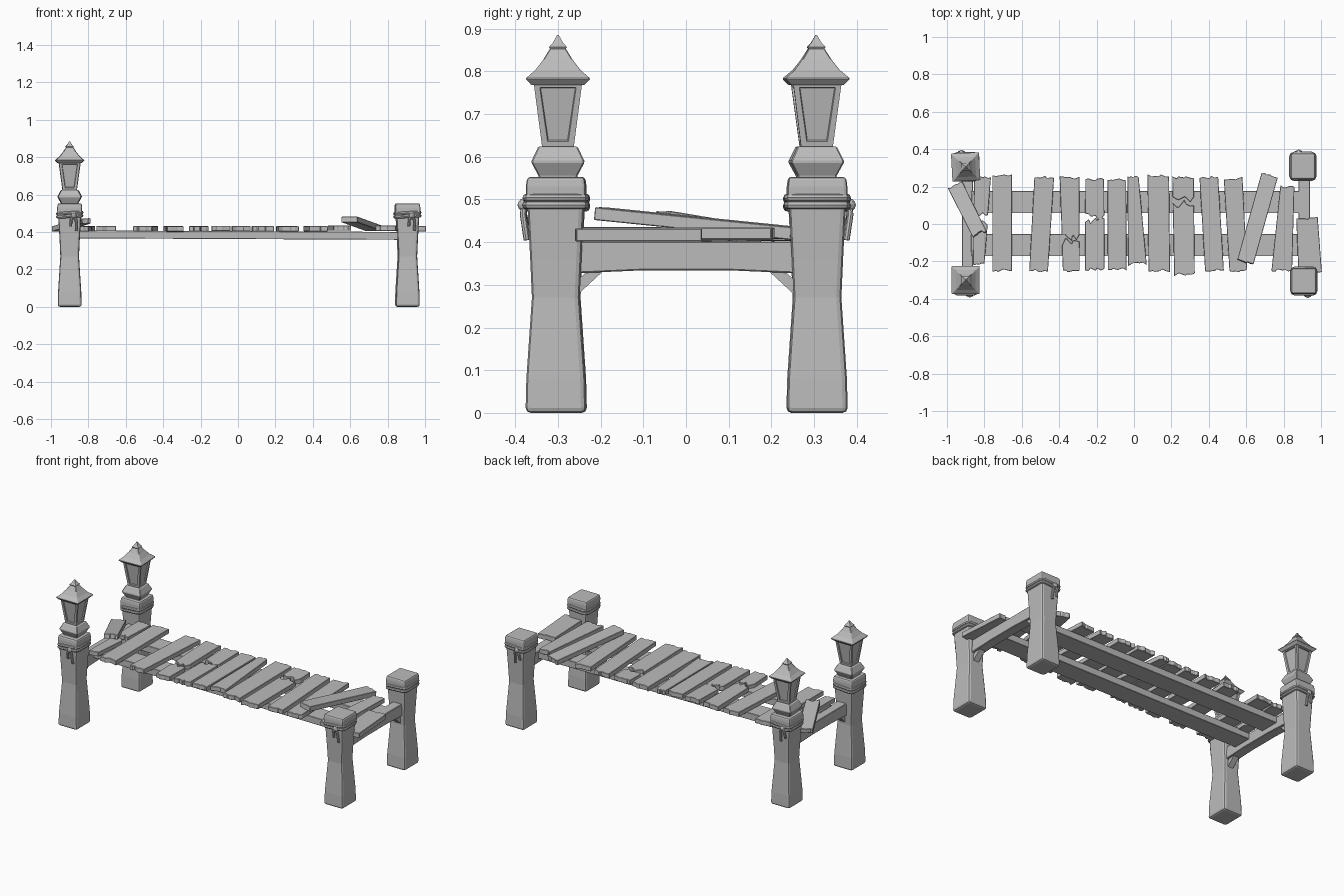
import bpy, bmesh, math, random
from mathutils import Vector

if "Cube" in bpy.data.objects:
    bpy.data.objects.remove(bpy.data.objects["Cube"])

random.seed(4)
grey = bpy.data.materials.new("weathered grey")
grey.diffuse_color = (0.5, 0.5, 0.5, 1)
grey.use_nodes = True
grey.node_tree.nodes["Principled BSDF"].inputs["Base Color"].default_value = grey.diffuse_color


def finish(name, bm, bevel=0.0, segments=1):
    """Turn a bmesh into a named object, with optional worn edges."""
    bmesh.ops.recalc_face_normals(bm, faces=bm.faces)
    me = bpy.data.meshes.new(name)
    bm.to_mesh(me)
    bm.free()
    ob = bpy.data.objects.new(name, me)
    bpy.context.collection.objects.link(ob)
    me.materials.append(grey)
    if bevel:
        m = ob.modifiers.new("worn edges", "BEVEL")
        m.width, m.segments = bevel, segments
        m.limit_method, m.angle_limit = "ANGLE", math.radians(40)
    return ob


def loft(rings, cx, cy, turn=0.0):
    """Square rings (half x, half y, z) joined into a closed solid."""
    bm = bmesh.new()
    c, s = math.cos(turn), math.sin(turn)
    loops = []
    for hx, hy, z in rings:
        pts = [(-hx, -hy), (hx, -hy), (hx, hy), (-hx, hy)]
        loops.append([bm.verts.new((cx + x * c - y * s, cy + x * s + y * c, z)) for x, y in pts])
    for a, b in zip(loops, loops[1:]):
        for i in range(4):
            j = (i + 1) % 4
            bm.faces.new((a[i], a[j], b[j], b[i]))
    bm.faces.new(loops[0][::-1])
    bm.faces.new(loops[-1])
    return bm


def tube(name, pts, radius, closed=False):
    """Rope following a path."""
    cu = bpy.data.curves.new(name, "CURVE")
    cu.dimensions = "3D"
    cu.bevel_depth, cu.bevel_resolution, cu.use_fill_caps = radius, 2, True
    sp = cu.splines.new("POLY")
    sp.points.add(len(pts) - 1)
    for p, co in zip(sp.points, pts):
        p.co = (*co, 1)
    sp.use_cyclic_u = closed
    ob = bpy.data.objects.new(name, cu)
    bpy.context.collection.objects.link(ob)
    cu.materials.append(grey)
    bpy.ops.object.select_all(action="DESELECT")
    ob.select_set(True)
    bpy.context.view_layer.objects.active = ob
    bpy.ops.object.convert(target="MESH")
    bpy.ops.object.shade_smooth_by_angle()


def plank(name, a, b, wa, wb, ja=0.008, jb=0.008, thick=0.028):
    """Board from a to b (centres of its lower face) with splintered ends."""
    a, b = Vector(a), Vector(b)
    d = (b - a).normalized()
    side = d.cross(Vector((0, 0, 1))).normalized()
    up = side.cross(d)
    steps = (-0.5, -0.3, -0.22, 0.05, 0.12, 0.32, 0.5)
    outline = [a + side * t * wa + d * random.uniform(-ja, ja) for t in steps]
    outline += [b + side * t * wb + d * random.uniform(-jb, jb) for t in reversed(steps)]
    bm = bmesh.new()
    face = bm.faces.new([bm.verts.new(p) for p in outline])
    r = bmesh.ops.extrude_face_region(bm, geom=[face])
    bmesh.ops.translate(bm, vec=up * thick, verts=[v for v in r["geom"] if isinstance(v, bmesh.types.BMVert)])
    finish(name, bm, 0.002)


def post(tag, cx, cy):
    out = 1 if cy > 0 else -1
    # Waisted shaft and block on top
    finish(tag + "_post", loft([(.064, .071, 0), (.062, .069, .08), (.050, .056, .27),
                                (.054, .060, .36), (.062, .067, .50)], cx, cy), .012, 2)
    finish(tag + "_post_cap", loft([(.066, .070, .497), (.067, .070, .53), (.064, .067, .553)], cx, cy), .008, 2)
    # Two turns of rope, a knot and loose ends
    for k, z in enumerate((.484, .501)):
        hx, hy, r = .064, .069, .018
        ring = []
        for i, (sx, sy) in enumerate(((1, 1), (-1, 1), (-1, -1), (1, -1))):
            for t in (0, 45, 90):
                g = math.radians(i * 90 + t)
                ring.append((cx + sx * (hx - r) + r * math.cos(g), cy + sy * (hy - r) + r * math.sin(g),
                             z + .003 * sx))
        tube(f"{tag}_rope_{k}", ring, .0095, True)
    kx, ky = cx + .022 * (-out), cy + out * .074
    bm = bmesh.new()
    bmesh.ops.create_icosphere(bm, subdivisions=2, radius=.016)
    bmesh.ops.translate(bm, vec=(kx, ky, .487), verts=bm.verts)
    finish(tag + "_knot", bm)
    for k, (dx, low) in enumerate(((-.014, .43), (.012, .405))):
        tube(f"{tag}_rope_end_{k}", [(kx, ky, .487), (kx + dx, ky + out * .003, .465),
                                     (kx + dx * 1.2, ky - out * .006, low)], .0075)


def lantern(tag, cx, cy, turn):
    # Diamond-shaped foot
    finish(tag + "_lantern_foot", loft([(.044, .044, .545), (.046, .046, .556), (.063, .063, .588),
                                        (.046, .046, .624)], cx, cy, turn), .003)
    # Flared glass body with sunken panes
    bm = loft([(.037, .037, .622), (.057, .057, .775)], cx, cy, turn)
    bm.normal_update()
    sides = [f for f in bm.faces if abs(f.normal.z) < .5]
    bmesh.ops.inset_individual(bm, faces=sides, thickness=.019, depth=0)
    bmesh.ops.inset_individual(bm, faces=sides, thickness=.003, depth=-.006)
    finish(tag + "_lantern_body", bm)
    # Swept roof and finial
    finish(tag + "_lantern_roof", loft([(.062, .062, .768), (.076, .076, .783), (.053, .053, .803),
                                        (.034, .034, .828), (.019, .019, .853)], cx, cy, turn), .002)
    finish(tag + "_lantern_finial", loft([(.016, .016, .848), (.021, .021, .857), (.012, .012, .867),
                                          (.002, .002, .885)], cx, cy, turn))


# Four corner posts, lanterns on the left pair
post("front_left", -.9, -.303)
post("back_left", -.9, .306)
post("front_right", .908, -.305)
post("back_right", .903, .308)
lantern("front_left", -.9, -.30, 0)
lantern("back_left", -.9, .305, math.radians(3))

# Cross beams, slightly arched, with diagonal braces
for tag, x in (("left", -.89), ("right", .91)):
    bm = bmesh.new()
    outline = [(-.28, .402), (.28, .402), (.28, .326), (.1, .334), (-.1, .334), (-.28, .326)]
    face = bm.faces.new([bm.verts.new((x - .03, y, z)) for y, z in outline])
    r = bmesh.ops.extrude_face_region(bm, geom=[face])
    bmesh.ops.translate(bm, vec=(.06, 0, 0), verts=[v for v in r["geom"] if isinstance(v, bmesh.types.BMVert)])
    finish(tag + "_cross_beam", bm, .003)
    for end, s in (("front", -1), ("back", 1)):
        bm = bmesh.new()
        lo = [bm.verts.new((x + dx, s * y, z)) for dx in (-.018, .018)
              for y, z in ((.27, .262), (.27, .298), (.215, .345), (.18, .345))]
        for q in ((0, 1, 2, 3), (7, 6, 5, 4), (0, 4, 5, 1), (1, 5, 6, 2), (2, 6, 7, 3), (3, 7, 4, 0)):
            bm.faces.new([lo[i] for i in q])
        finish(f"{tag}_{end}_brace", bm)

# Long bearers under the deck
for tag, y in (("front", -.113), ("back", .117)):
    plank(tag + "_bearer", (-.87, y, .366), (.9, y, .358), .118, .118, .002, .002, .042)

# Whole deck boards: (x front, y front, x back, y back, width front, width back)
boards = [(-.705, -.25, -.705, .258, .105, .105), (-.51, -.25, -.48, .25, .10, .105),
          (-.09, -.243, -.092, .24, .10, .10), (.018, -.215, -.005, .25, .10, .06),
          (.135, -.25, .13, .26, .115, .115), (.43, -.245, .40, .25, .10, .10),
          (.558, -.25, .53, .245, .095, .10), (.79, -.25, .82, .20, .11, .075)]
for i, (xa, ya, xb, yb, wa, wb) in enumerate(boards):
    z = .401 + random.uniform(0, .006)
    plank(f"deck_board_{i}", (xa, ya, z), (xb, yb, z), wa, wb)

# Snapped boards: ends plus where the crack lies
snapped = [(-.335, -.255, -.345, .25, .09, .105, -.085), (-.21, -.243, -.21, .24, .105, .10, .03),
           (.27, -.27, .262, .25, .11, .115, .12), (-.83, -.215, -.81, .25, .06, .09, .03)]
for i, (xa, ya, xb, yb, wa, wb, crack) in enumerate(snapped):
    t = (crack - ya) / (yb - ya)
    xm, wm = xa + (xb - xa) * t, wa + (wb - wa) * t
    plank(f"snapped_board_{i}_front", (xa, ya, .402), (xm, crack - .012, .400), wa, wm, .008, .022)
    plank(f"snapped_board_{i}_back", (xm, crack + .012, .401), (xb, yb, .404), wm, wb, .018, .008)

# Loose boards lying askew
plank("loose_board_right", (.595, -.205, .452), (.725, .26, .405), .09, .09, .004, .004, .03)
plank("loose_board_left", (-.955, .205, .402), (-.825, -.055, .445), .085, .08, .004, .008, .028)
plank("end_board_right", (.942, -.262, .402), (.925, .03, .402), .125, .115, .008, .005, .03)
